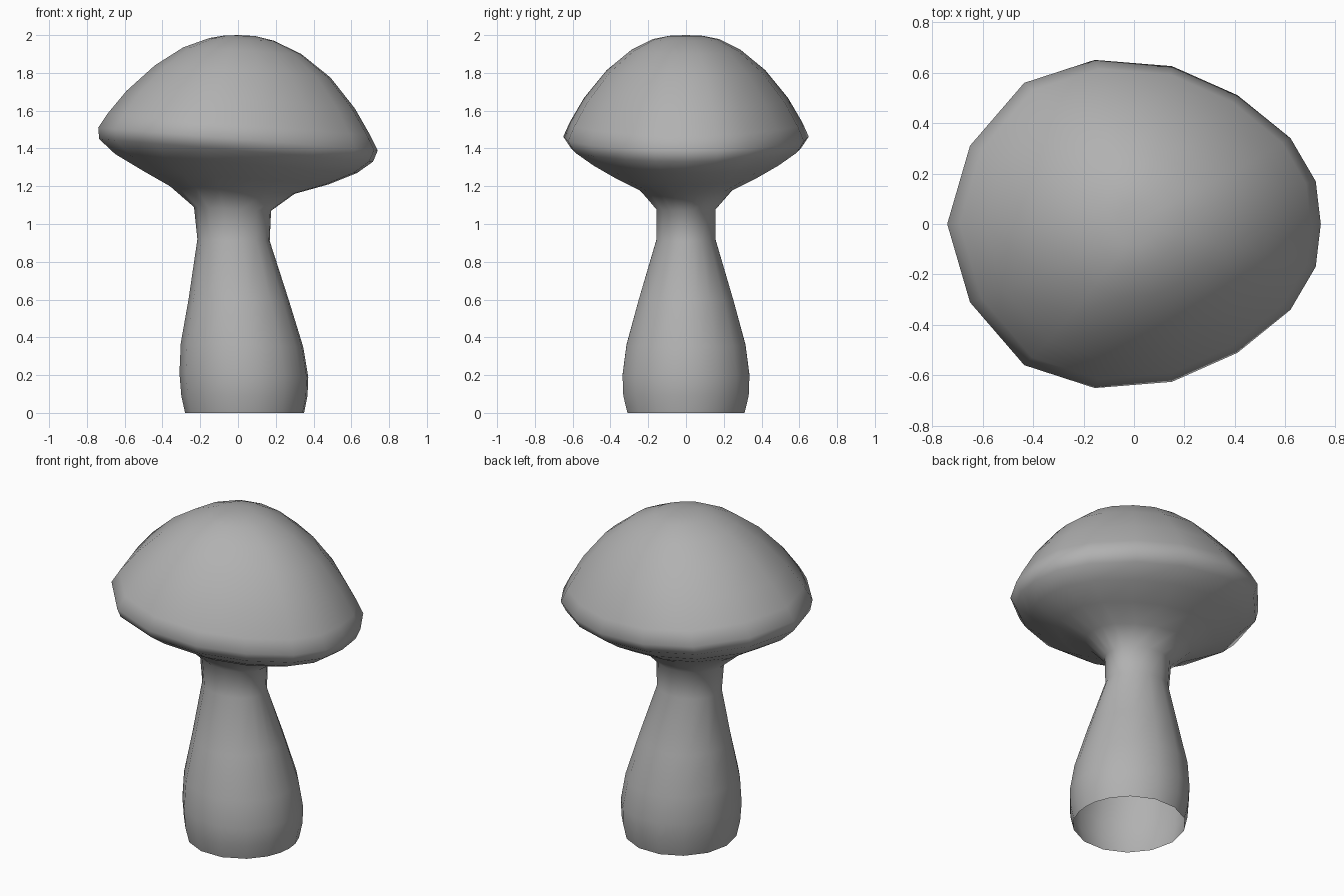
import bpy, bmesh
from math import cos, sin, radians

if "Cube" in bpy.data.objects:
    bpy.data.objects.remove(bpy.data.objects["Cube"])

# Half outline of the egg-shaped cap (unit scale), mirrored across y
egg = [(1, 0), (.973, .26), (.838, .523), (.554, .785), (.203, .962),
       (-.21, 1), (-.588, .86), (-.878, .477), (-1, 0)]
# Matching half outline of the round stem
angles = [0, 13, 29, 51, 77, 103, 128, 154, 180]
oval = [(cos(radians(a)), 1.026 * sin(radians(a))) for a in angles]


def full_loop(half):
    return half + [(x, -y) for x, y in half[-2:0:-1]]


# Tilted cross-sections: left x, left z, right x, right z, half depth
stem = [(-.28, 0, .35, 0, .31), (-.30, .09, .368, .09, .332),
        (-.31, .21, .372, .19, .336), (-.303, .37, .345, .35, .315),
        (-.262, .6, .268, .6, .25), (-.215, .92, .168, .91, .157),
        (-.233, 1.09, .175, 1.07, .157)]
cap = [(-.36, 1.20, .30, 1.16, .25), (-.5, 1.28, .48, 1.21, .38),
       (-.65, 1.37, .63, 1.27, .51), (-.735, 1.45, .715, 1.33, .61),
       (-.74, 1.51, .74, 1.39, .65), (-.69, 1.585, .70, 1.47, .615),
       (-.59, 1.705, .62, 1.61, .54), (-.44, 1.84, .49, 1.775, .42),
       (-.29, 1.935, .335, 1.90, .29), (-.15, 1.985, .19, 1.97, .175),
       (-.07, 1.998, .09, 1.995, .085)]

bm = bmesh.new()


def add_ring(section, outline):
    xl, zl, xr, zr, depth = section
    ring = []
    for u, v in full_loop(outline):
        t = (u + 1) / 2
        ring.append(bm.verts.new((xl + (xr - xl) * t, depth * v, zl + (zr - zl) * t)))
    return ring


# Stem and cap form one continuous skin, open at the foot
rings = [add_ring(s, oval) for s in stem] + [add_ring(s, egg) for s in cap]
n = len(rings[0])
for a, b in zip(rings, rings[1:]):
    for i in range(n):
        j = (i + 1) % n
        bm.faces.new((a[i], a[j], b[j], b[i]))

# Crown of the cap
crown = bm.verts.new((.01, 0, 2))
for i in range(n):
    bm.faces.new((rings[-1][i], rings[-1][(i + 1) % n], crown))

for f in bm.faces:
    f.smooth = True
mesh = bpy.data.meshes.new("mushroom")
bm.to_mesh(mesh)
bm.free()

# Darker grey skin
grey = bpy.data.materials.new("dark_grey")
grey.diffuse_color = (.44, .44, .44, 1)
grey.use_nodes = True
grey.node_tree.nodes["Principled BSDF"].inputs["Base Color"].default_value = grey.diffuse_color
mesh.materials.append(grey)
bpy.context.collection.objects.link(bpy.data.objects.new("mushroom", mesh))
